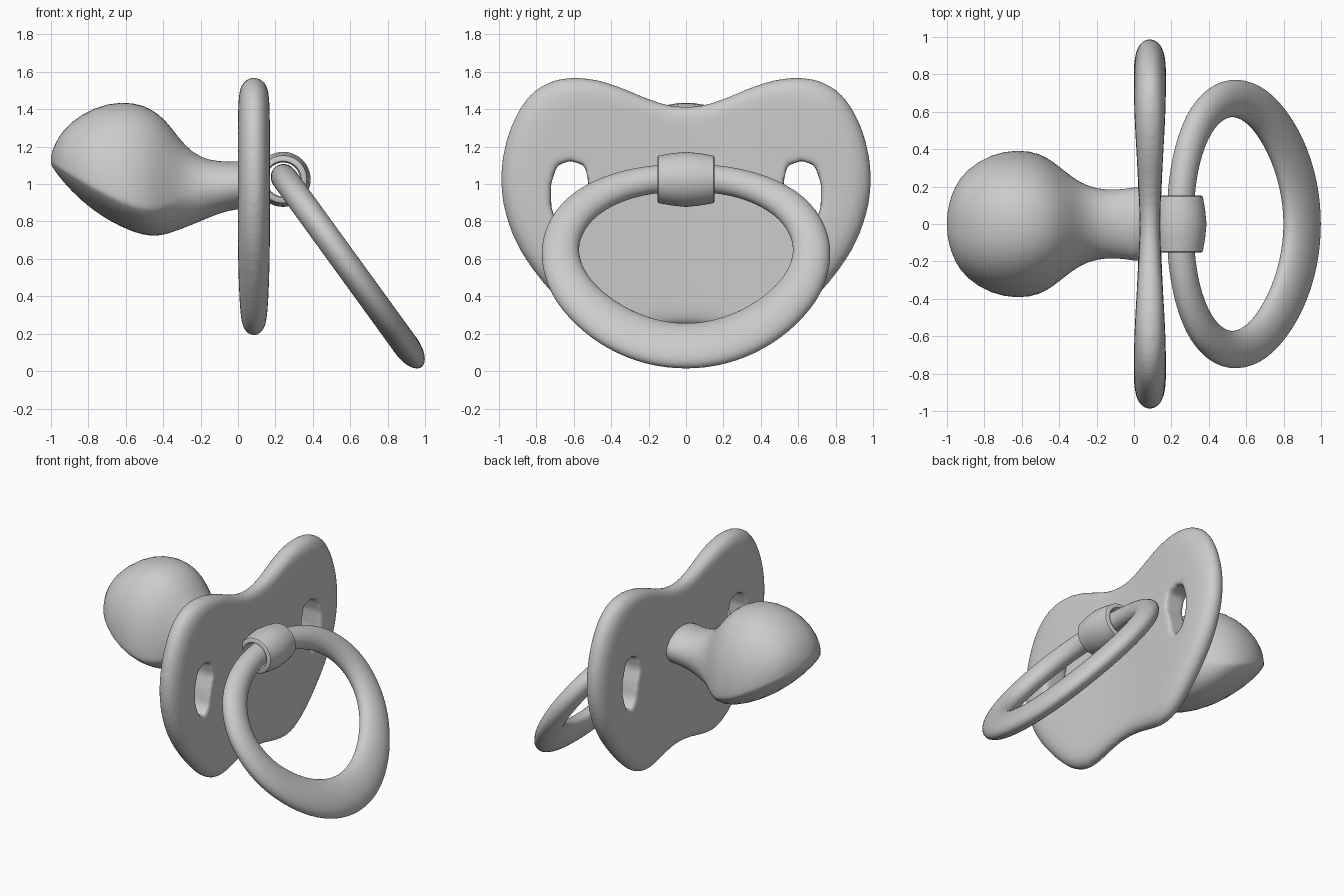
import bpy, bmesh, math
from mathutils import Vector

if "Cube" in bpy.data.objects:
    bpy.data.objects.remove(bpy.data.objects["Cube"])


def loft(name, sections, closed=False, subsurf=0):
    """Skin a list of equal-length closed loops; wrap around or cap the ends."""
    bm = bmesh.new()
    rows = [[bm.verts.new(p) for p in s] for s in sections]
    n = len(rows[0])
    pairs = list(zip(rows, rows[1:]))
    if closed:
        pairs.append((rows[-1], rows[0]))
    else:
        bm.faces.new(rows[0])
        bm.faces.new(rows[-1])
    for a, b in pairs:
        for i in range(n):
            j = (i + 1) % n
            bm.faces.new((a[i], a[j], b[j], b[i]))
    bmesh.ops.recalc_face_normals(bm, faces=bm.faces)
    me = bpy.data.meshes.new(name)
    bm.to_mesh(me)
    bm.free()
    me.shade_smooth()
    ob = bpy.data.objects.new(name, me)
    bpy.context.collection.objects.link(ob)
    if subsurf:
        m = ob.modifiers.new("Subsurf", 'SUBSURF')
        m.levels = m.render_levels = subsurf
    return ob


def mirrored(half):
    """Close a half outline (first and last points on y = 0) across y."""
    return half + [(-p[0],) + tuple(p[1:]) for p in half[-2:0:-1]]


# Shield: butterfly outline (y, z), thinner along the middle, rounded rim
outline = mirrored([
    (0, 1.41), (.12, 1.425), (.25, 1.475), (.42, 1.55), (.6, 1.58), (.75, 1.55),
    (.87, 1.455), (.96, 1.27), (1.002, 1.05), (.975, .84), (.895, .64), (.76, .46),
    (.6, .29), (.48, .205), (.37, .182), (.25, .205), (.12, .237), (0, .245)])
rim = [(.01, 1), (.3, 1), (.6, 1), (.8, 1), (.88, .97), (.94, .83), (.98, .55), (1, .2)]
CX, CZ = .085, .9


def shield_loop(k, h, side):
    loop = []
    for y, z in outline:
        y, z = y * k, CZ + (z - CZ) * k
        u = min(abs(y) / .75, 1)
        half = .055 + .032 * u * u * (3 - 2 * u)
        loop.append((CX + side * h * half, y, z))
    return loop


shield = loft("shield", [shield_loop(k, h, -1) for k, h in rim]
              + [shield_loop(k, h, 1) for k, h in reversed(rim)], subsurf=2)

# Air holes cut through both sides of the shield
hole = [(.62, 1.125), (.69, 1.1), (.722, 1.0), (.72, .87), (.68, .77),
        (.62, .745), (.575, .8), (.555, .9), (.52, 1.0), (.54, 1.1)]
for side, label in ((1, "left"), (-1, "right")):
    cut = loft("hole_cutter_" + label,
               [[(x, side * y, z) for y, z in hole] for x in (-.2, .4)])
    cut.hide_render = True
    cut.hide_set(True)
    b = shield.modifiers.new("Hole", 'BOOLEAN')
    b.operation, b.object, b.solver = 'DIFFERENCE', cut, 'EXACT'
r = shield.modifiers.new("Remesh", 'REMESH')
r.mode, r.voxel_size, r.use_smooth_shade = 'VOXEL', .016, True
s = shield.modifiers.new("Soften", 'SMOOTH')
s.factor, s.iterations = .5, 8

# Nipple: (x, top, bottom, half width, height of widest line)
stations = [
    (-1.0, 1.15, 1.11, .03, 1.125), (-.993, 1.18, 1.09, .10, 1.12),
    (-.96, 1.255, 1.045, .20, 1.095), (-.9, 1.33, .97, .29, 1.06),
    (-.77, 1.415, .85, .375, .985), (-.62, 1.447, .765, .402, .91),
    (-.5, 1.425, .722, .38, .875), (-.42, 1.375, .722, .325, .88),
    (-.36, 1.31, .738, .275, .91), (-.285, 1.205, .766, .22, .94),
    (-.2, 1.14, .80, .188, .97), (-.1, 1.12, .845, .182, .985),
    (0, 1.12, .868, .195, .995), (.07, 1.13, .865, .21, 1.0)]
N = 32
loops = []
for x, top, bot, w, zc in stations:
    bulb = max(0, min(1, (-.2 - x) / .25))
    loop = []
    for i in range(N):
        a = 2 * math.pi * i / N
        c, sn = math.cos(a), math.sin(a)
        p = 1 - .12 * bulb if sn > 0 else 1
        y = w * math.copysign(abs(c) ** p, c)
        z = zc + (top - zc) * sn if sn > 0 else zc - (zc - bot) * abs(sn) ** (1 + .4 * bulb)
        loop.append((x, y, z))
    loops.append(loop)
loft("nipple", loops, subsurf=1)

# Ring handle: tilted loop, (y, z, half width) along its centre line
path = mirrored([
    (0, 1.035, .075), (.155, 1.03, .077), (.35, .995, .082), (.54, .905, .094),
    (.65, .775, .10), (.685, .63, .102), (.635, .46, .113), (.5, .315, .125),
    (.35, .215, .135), (.18, .15, .142), (0, .128, .143)])
SLOPE = .725
pts = [Vector((.25 + (1.03 - z) * SLOPE, y, z)) for y, z, w in path]
normal = Vector((1, 0, SLOPE)).normalized()
loops = []
for i, p in enumerate(pts):
    t = (pts[(i + 1) % len(pts)] - pts[i - 1]).normalized()
    side = t.cross(normal)
    w = path[i][2]
    loops.append([p + 1.025 * (side * w * math.cos(a) + normal * .07 * math.sin(a))
                  for a in (2 * math.pi * k / 16 for k in range(16))])
loft("ring_handle", loops, closed=True, subsurf=2)

# Barrel clip: hollow bulging sleeve around y that holds the ring
profile = [(.09, -.14), (.098, -.152), (.118, -.152), (.127, -.146), (.139, -.08), (.147, 0),
           (.139, .08), (.127, .146), (.118, .152), (.098, .152), (.09, .14)]
barrel = loft("ring_clip", [[(.241 + rr * math.cos(a), y, 1.025 + rr * math.sin(a))
                             for rr, y in profile]
                            for a in (2 * math.pi * k / 48 for k in range(48))], closed=True)
bpy.context.view_layer.objects.active = barrel
barrel.select_set(True)
bpy.ops.object.shade_smooth_by_angle(angle=math.radians(40))
